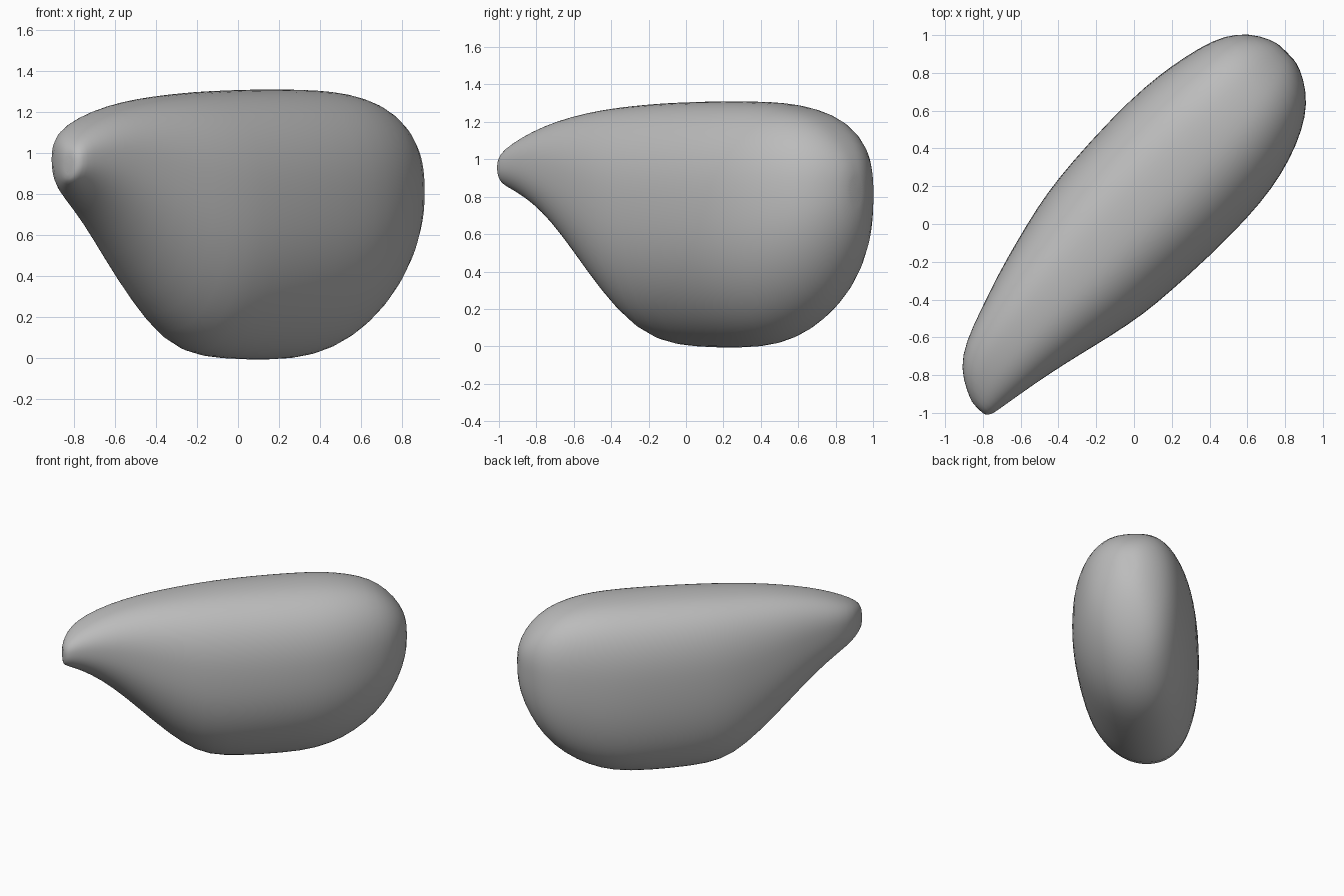
import bpy
import bmesh
from math import cos, sin, pi, sqrt

SIDES = 40

cube = bpy.data.objects.get("Cube")
if cube:
    bpy.data.objects.remove(cube, do_unlink=True)

# Sections along the diagonal: position, bottom, top, back edge, front edge
SECTIONS = [
    (-1.275, .87, 1.01, .06, .155),
    (-1.25, .85, 1.05, .0, .18),
    (-1.19, .81, 1.10, -.11, .19),
    (-1.07, .74, 1.16, -.19, .21),
    (-.90, .61, 1.215, -.25, .24),
    (-.70, .41, 1.255, -.32, .285),
    (-.50, .21, 1.28, -.375, .335),
    (-.30, .05, 1.295, -.425, .375),
    (-.12, .0, 1.305, -.455, .39),
    (.15, -.01, 1.312, -.475, .405),
    (.45, -.01, 1.312, -.48, .405),
    (.65, .03, 1.305, -.465, .385),
    (.82, .11, 1.28, -.435, .345),
    (.98, .23, 1.23, -.395, .28),
    (1.10, .39, 1.14, -.33, .20),
    (1.18, .56, 1.04, -.23, .09),
    (1.215, .70, .95, -.14, .0),
]


def signed_power(value, power):
    return (abs(value) ** power) * (1 if value >= 0 else -1)


def section_ring(bm, along, bottom, top, back, front):
    """One slice square to the diagonal: full above, narrower and leaning below."""
    waist = bottom + .55 * (top - bottom)
    centre, half = (back + front) / 2, (front - back) / 2
    ring = []
    for i in range(SIDES):
        angle = 2 * pi * i / SIDES
        upper = sin(angle) > 0
        power = .8 if upper else .94
        rise = top - waist if upper else waist - bottom
        lean = (.05 if upper else .14) * half * sin(angle) ** 2
        across = centre + half * signed_power(cos(angle), power) - lean
        z = waist + rise * signed_power(sin(angle), power)
        ring.append(bm.verts.new(((along + across) / sqrt(2),
                                  (along - across) / sqrt(2), z)))
    return ring


# Loft the body and close its two ends
bm = bmesh.new()
rings = [section_ring(bm, *row) for row in SECTIONS]
for a, b in zip(rings, rings[1:]):
    for i in range(SIDES):
        j = (i + 1) % SIDES
        bm.faces.new((a[i], a[j], b[j], b[i]))
for ring in (rings[0], rings[-1]):
    middle = sum((v.co for v in ring), ring[0].co * 0) / SIDES
    hub = bm.verts.new(middle)
    for i in range(SIDES):
        bm.faces.new((ring[i], ring[(i + 1) % SIDES], hub))
bmesh.ops.recalc_face_normals(bm, faces=bm.faces)
mesh = bpy.data.meshes.new("body")
bm.to_mesh(mesh)
bm.free()
body = bpy.data.objects.new("body", mesh)
bpy.context.collection.objects.link(body)

# Plain grey surface
grey = bpy.data.materials.new("plain_grey")
grey.use_nodes = True
colour = (.5, .5, .5, 1)
grey.diffuse_color = colour
grey.node_tree.nodes["Principled BSDF"].inputs["Base Color"].default_value = colour
mesh.materials.append(grey)

# Soft, continuous skin
smooth = body.modifiers.new("soft_skin", "SUBSURF")
smooth.levels = smooth.render_levels = 1
for face in mesh.polygons:
    face.use_smooth = True
